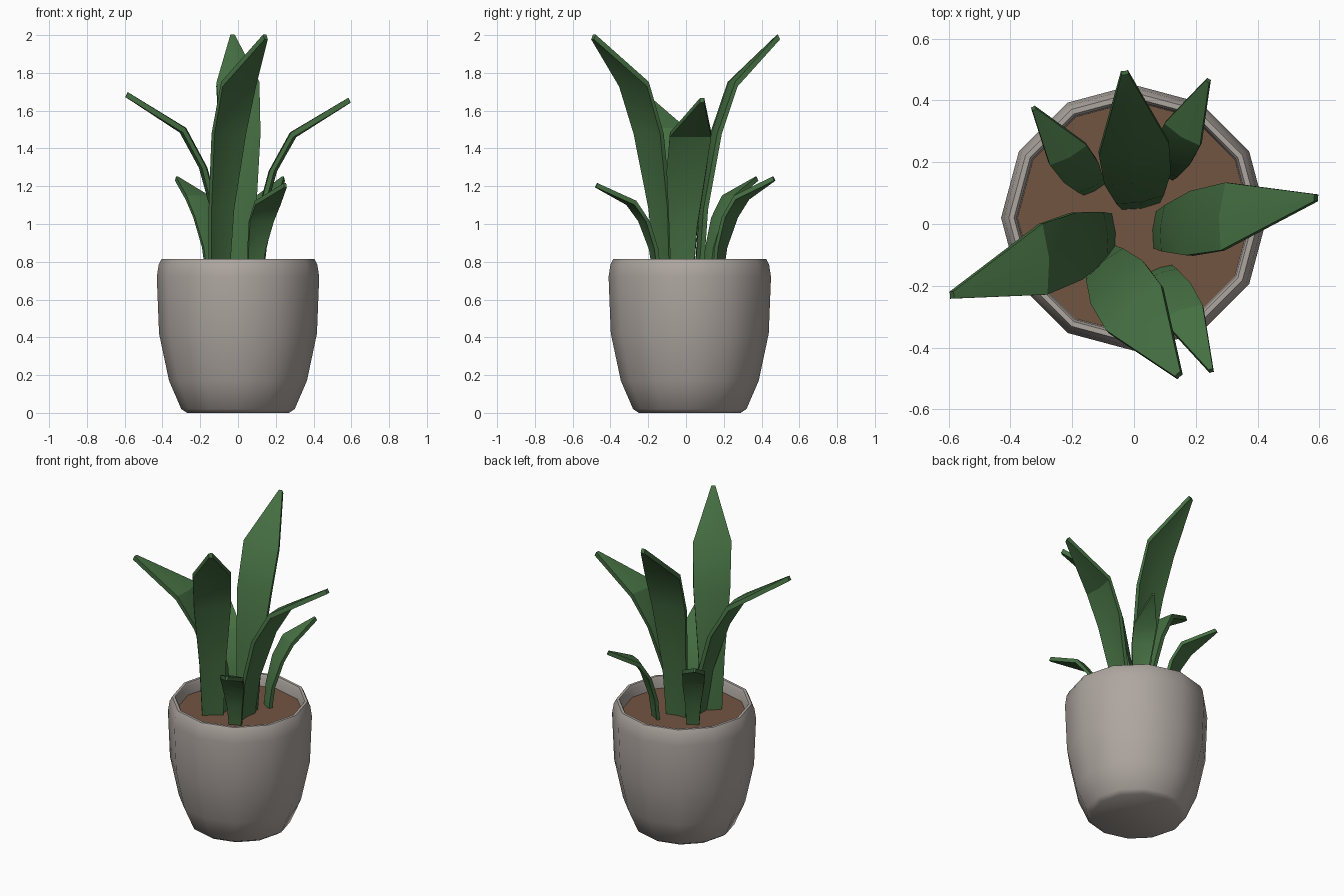
import bpy, bmesh
from math import sin, cos, pi, radians
from mathutils import Vector

if "Cube" in bpy.data.objects:
    bpy.data.objects.remove(bpy.data.objects["Cube"])

CY = 0.02        # pot centre in y
SIDES = 12
SOIL_Z = 0.74


def material(name, color):
    m = bpy.data.materials.new(name)
    m.diffuse_color = color
    m.use_nodes = True
    m.node_tree.nodes["Principled BSDF"].inputs["Base Color"].default_value = m.diffuse_color
    return m


def make_object(name, bm, mat=None):
    bmesh.ops.recalc_face_normals(bm, faces=bm.faces[:])
    mesh = bpy.data.meshes.new(name)
    bm.to_mesh(mesh)
    bm.free()
    ob = bpy.data.objects.new(name, mesh)
    bpy.context.collection.objects.link(ob)
    if mat:
        mesh.materials.append(mat)
    return ob


def smooth(ob, angle):
    bpy.ops.object.select_all(action='DESELECT')
    ob.select_set(True)
    bpy.context.view_layer.objects.active = ob
    bpy.ops.object.shade_smooth_by_angle(angle=radians(angle))


def ring(bm, r, z):
    return [bm.verts.new((r * cos(2 * pi * i / SIDES), CY + r * sin(2 * pi * i / SIDES), z))
            for i in range(SIDES)]


def bridge(bm, a, b):
    n = len(a)
    for i in range(n):
        j = (i + 1) % n
        bm.faces.new((a[i], a[j], b[j], b[i]))


# Pot: twelve-sided lathe, outer wall then rim then inner wall
profile = [(0.27, 0.0), (0.30, 0.02), (0.365, 0.17), (0.418, 0.42), (0.43, 0.72),
           (0.42, 0.785), (0.405, 0.815), (0.388, 0.815), (0.38, 0.80), (0.375, 0.70)]
bm = bmesh.new()
rings = [ring(bm, r, z) for r, z in profile]
for a, b in zip(rings, rings[1:]):
    bridge(bm, a, b)
bm.faces.new(rings[0])
bm.faces.new(rings[-1])
smooth(make_object("pot", bm, material("stone", (0.42, 0.38, 0.35, 1))), 40)

# Soil
bm = bmesh.new()
bm.faces.new(ring(bm, 0.379, SOIL_Z))
make_object("soil", bm, material("soil", (0.17, 0.09, 0.055, 1)))

# Leaves: creased strips; stations are (outward fraction, height fraction, width factor)
green = material("leaf", (0.06, 0.16, 0.055, 1))
stations = [(0.0, 0.0, 0.55), (0.05, 0.27, 0.68), (0.21, 0.59, 0.95),
            (0.42, 0.80, 1.0), (1.0, 1.0, 0.1)]


def leaf(name, base, tip, face_deg, half_width, thick):
    a = radians(face_deg)
    out, side = Vector((cos(a), sin(a), 0)), Vector((-sin(a), cos(a), 0))
    foot = Vector((*base, SOIL_Z))
    span = Vector(tip) - foot
    bm = bmesh.new()
    rows = []
    for u, h, w in stations:
        c = foot + Vector((span.x * u, span.y * u, span.z * h))
        w *= half_width
        # thick in the middle, thinner along the edges
        front, back = -out * thick * 0.5, out * thick * 0.5
        if u > 0.3:
            lift = Vector((0, 0, thick * 0.5))
            front, back = front * 0.5 + lift, back * 0.5 - lift
        fold = -out * 0.12 * w
        rows.append([bm.verts.new(p) for p in (
            c + side * w + front, c + fold + front, c - side * w + front,
            c - side * w + back, c + fold + back, c + side * w + back)])
    for r, s in zip(rows, rows[1:]):
        bridge(bm, r, s)
    for end in (rows[0], rows[-1]):
        bm.faces.new((end[0], end[1], end[4], end[5]))
        bm.faces.new((end[1], end[2], end[3], end[4]))
    smooth(make_object(name, bm, green), 30)


leaf("leaf_right", (0.08, -0.02), (0.59, 0.085, 1.655), -4, 0.11, 0.025)
leaf("leaf_left", (-0.08, -0.03), (-0.59, -0.23, 1.685), 184, 0.115, 0.025)
leaf("leaf_back_tall", (0.02, 0.07), (-0.03, 0.49, 1.99), 100, 0.115, 0.025)
leaf("leaf_front_tall", (-0.10, -0.12), (0.145, -0.49, 1.99), -50, 0.115, 0.025)
leaf("small_leaf_back_left", (-0.135, 0.12), (-0.325, 0.375, 1.24), 118, 0.068, 0.022)
leaf("small_leaf_back_right", (0.10, 0.17), (0.24, 0.465, 1.24), 58, 0.068, 0.022)
leaf("small_leaf_front", (0.09, -0.155), (0.25, -0.475, 1.205), -72, 0.07, 0.022)
